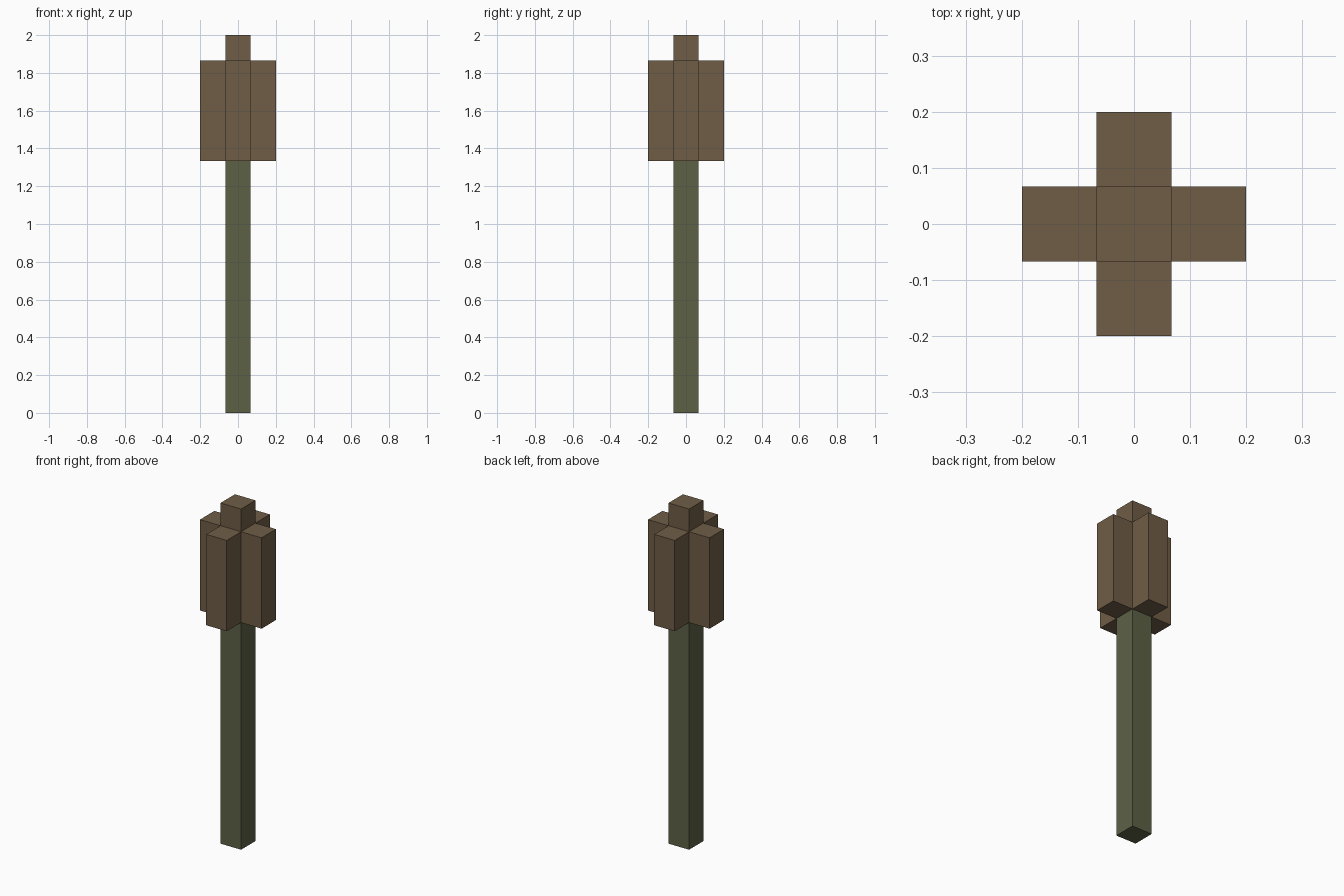
import bpy
import bmesh

cube = bpy.data.objects.get("Cube")
if cube:
    bpy.data.objects.remove(cube, do_unlink=True)

U = 2 / 15  # one block of the grid


def material(name, rgb):
    mat = bpy.data.materials.new(name)
    mat.use_nodes = True
    color = (*rgb, 1.0)
    mat.diffuse_color = color
    mat.node_tree.nodes["Principled BSDF"].inputs["Base Color"].default_value = color
    return mat


def prism(name, outline, z0, z1, mat):
    """Extrude an outline, in blocks, between two heights in blocks."""
    bm = bmesh.new()
    base = bm.faces.new([bm.verts.new((x * U, y * U, z0 * U)) for x, y in outline])
    top = bmesh.ops.extrude_face_region(bm, geom=[base], use_keep_orig=True)["geom"]
    moved = [v for v in top if isinstance(v, bmesh.types.BMVert)]
    bmesh.ops.translate(bm, verts=moved, vec=(0, 0, (z1 - z0) * U))
    bmesh.ops.recalc_face_normals(bm, faces=bm.faces)
    mesh = bpy.data.meshes.new(name)
    bm.to_mesh(mesh)
    bm.free()
    mesh.materials.append(mat)
    obj = bpy.data.objects.new(name, mesh)
    bpy.context.collection.objects.link(obj)
    return obj


brown = material("seed head brown", (0.160, 0.110, 0.063))
green = material("stem green", (0.110, 0.120, 0.060))

square = [(-.5, -.5), (.5, -.5), (.5, .5), (-.5, .5)]

# Plus-shaped outline: one arm turned through four quarter turns
cross = []
arm = [(.5, -.5), (1.5, -.5), (1.5, .5)]
for _ in range(4):
    cross += arm
    arm = [(-y, x) for x, y in arm]

prism("stem", square, 0, 10, green)
prism("seed_head", cross, 10, 14, brown)
prism("tip", square, 14, 15, brown)
